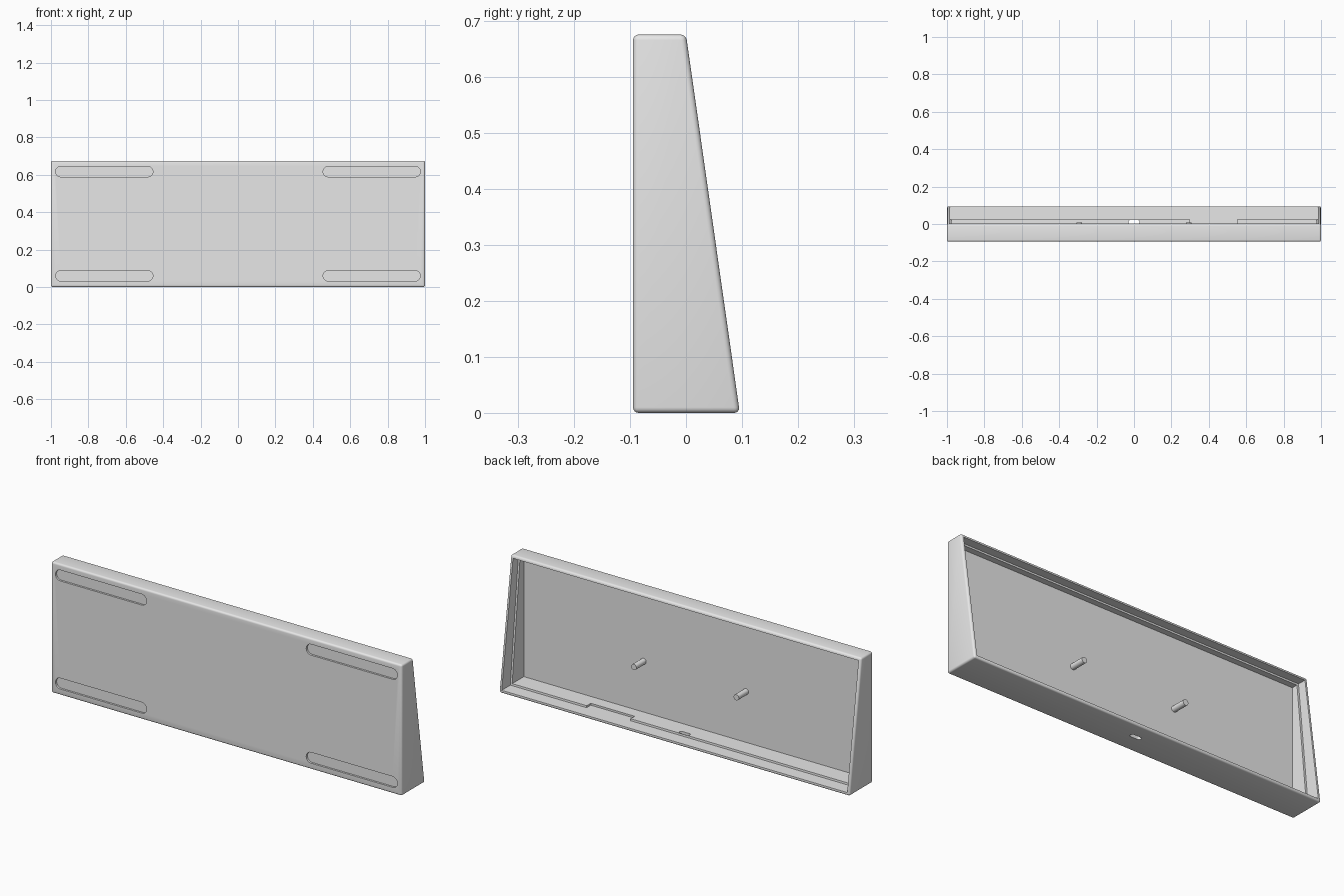
import bpy, bmesh, math
from mathutils import Vector, Matrix

if "Cube" in bpy.data.objects:
    bpy.data.objects.remove(bpy.data.objects["Cube"], do_unlink=True)

grey = bpy.data.materials.new("light_grey")
grey.use_nodes = True
grey.diffuse_color = (0.8, 0.8, 0.8, 1)
grey.node_tree.nodes["Principled BSDF"].inputs["Base Color"].default_value = (0.8, 0.8, 0.8, 1)

FLOOR = -0.072      # inner floor level
FRONT = -0.0945     # outer front face
HEIGHT = 0.675


def add_object(name, bm):
    mesh = bpy.data.meshes.new(name)
    bm.to_mesh(mesh)
    bm.free()
    obj = bpy.data.objects.new(name, mesh)
    mesh.materials.append(grey)
    bpy.context.collection.objects.link(obj)
    return obj


def prism(name, points, direction, bevel=0):
    """Extrude a flat outline along a direction, with optional rounded edges."""
    bm = bmesh.new()
    face = bm.faces.new([bm.verts.new(p) for p in points])
    ext = bmesh.ops.extrude_face_region(bm, geom=[face], use_keep_orig=True)
    moved = [g for g in ext["geom"] if isinstance(g, bmesh.types.BMVert)]
    bmesh.ops.translate(bm, verts=moved, vec=Vector(direction))
    bmesh.ops.recalc_face_normals(bm, faces=bm.faces[:])
    if bevel:
        bmesh.ops.bevel(bm, geom=bm.edges[:], offset=bevel, segments=4,
                        profile=0.5, affect='EDGES')
    return add_object(name, bm)


def side_prism(name, profile, x0, x1, bevel=0):
    """Extrude a (y, z) profile across the width."""
    return prism(name, [(x0, y, z) for y, z in profile], (x1 - x0, 0, 0), bevel)


def stadium(half_length, radius, steps=12):
    """Outline of a slot with round ends, as (u, v) pairs."""
    straight = half_length - radius
    outline = []
    for side in (1, -1):
        for i in range(steps + 1):
            a = math.pi * (i / steps - 0.5)
            outline.append((side * (straight + radius * math.cos(a)),
                            side * radius * math.sin(a)))
    return outline


def cut(body, cutter):
    cutter.hide_render = True
    mod = body.modifiers.new("cut", 'BOOLEAN')
    mod.operation = 'DIFFERENCE'
    mod.solver = 'EXACT'
    mod.object = cutter
    bpy.context.view_layer.objects.active = body
    bpy.ops.object.modifier_apply(modifier=mod.name)
    bpy.data.objects.remove(cutter, do_unlink=True)


def smooth(obj):
    bpy.ops.object.select_all(action='DESELECT')
    obj.select_set(True)
    bpy.context.view_layer.objects.active = obj
    bpy.ops.object.shade_smooth_by_angle(angle=math.radians(35))


# Wedge-shaped shell with rounded outer edges
shell = side_prism("case_shell", [(FRONT, 0), (0.096, 0), (0, HEIGHT), (FRONT, HEIGHT)],
                   -1, 1, bevel=0.01)

# Main cavity, then the wider rim opening that leaves a sloping ledge
for inset, low, high in ((0.025, FLOOR, FLOOR), (0.015, 0.024, -0.042)):
    top = HEIGHT - inset
    cut(shell, side_prism("cavity_cutter", [(low, inset), (0.2, inset), (0.2, top), (high, top)],
                          inset - 1, 1 - inset))

# Notch in the lower ledge
cut(shell, side_prism("notch_cutter", [(-0.01, 0.015), (0.05, 0.015), (0.05, 0.05), (-0.01, 0.05)],
                      0.3, 0.55))

# Cable hole through the lower wall
cut(shell, prism("hole_cutter", [(u, 0.011 + v, -0.05) for u, v in stadium(0.03, 0.011)],
                 (0, 0, 0.15)))

# Four shallow foot recesses in the front face
for x in (-0.715, 0.715):
    for z in (0.06, HEIGHT - 0.058):
        outline = [(x + u, FRONT - 0.05, z + v) for u, v in stadium(0.26, 0.028)]
        cut(shell, prism("recess_cutter", outline, (0, 0.06, 0)))
smooth(shell)

# Two round pegs standing on the floor
for side, x in (("right", -0.292), ("left", 0.292)):
    bm = bmesh.new()
    bmesh.ops.create_cone(bm, cap_ends=True, segments=24, radius1=0.015, radius2=0.015,
                          depth=0.085,
                          matrix=Matrix.Translation((x, FLOOR + 0.0375, 0.287))
                          @ Matrix.Rotation(math.pi / 2, 4, 'X'))
    smooth(add_object(side + "_peg", bm))
